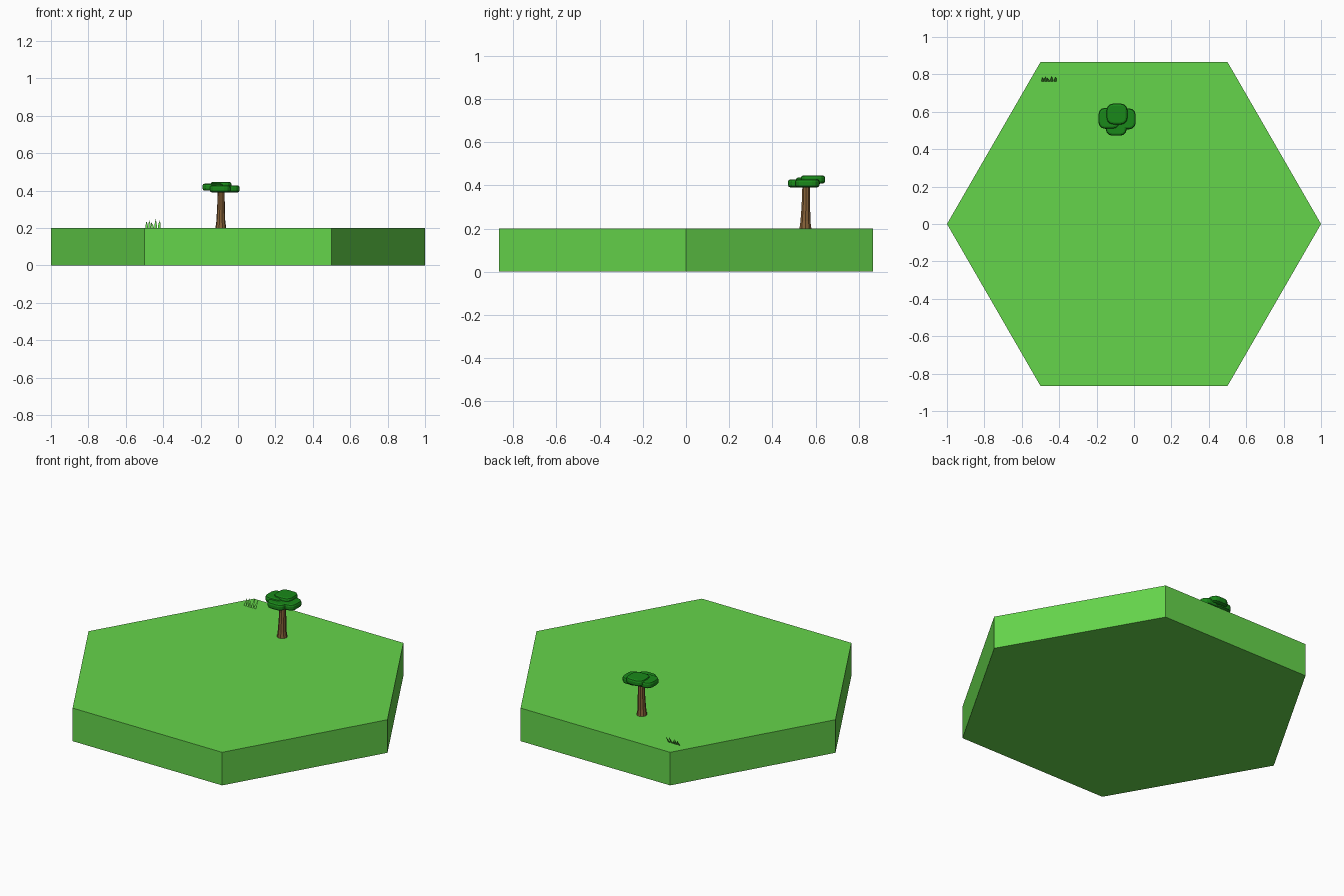
import bpy, bmesh, math
from mathutils import Matrix, Vector

if "Cube" in bpy.data.objects:
    bpy.data.objects.remove(bpy.data.objects["Cube"])


def material(name, rgb):
    m = bpy.data.materials.new(name)
    m.diffuse_color = (*rgb, 1)
    m.use_nodes = True
    m.node_tree.nodes["Principled BSDF"].inputs["Base Color"].default_value = m.diffuse_color
    return m


GRASS = material("grass_green", (0.13, 0.66, 0.07))
BARK = material("bark_brown", (0.24, 0.12, 0.04))
LEAF = material("leaf_green", (0.01, 0.25, 0.01))


def finish(name, bm, mat):
    me = bpy.data.meshes.new(name)
    bm.to_mesh(me)
    bm.free()
    me.materials.append(mat)
    ob = bpy.data.objects.new(name, me)
    bpy.context.collection.objects.link(ob)
    return ob


def lathe(name, rings, sides, mat):
    """Stack of (x, y, z, radius) rings, capped at both ends."""
    bm = bmesh.new()
    loops = []
    for x, y, z, r in rings:
        loops.append([bm.verts.new((x + r * math.cos(math.tau * i / sides),
                                    y + r * math.sin(math.tau * i / sides), z))
                      for i in range(sides)])
    for a, b in zip(loops, loops[1:]):
        for i in range(sides):
            j = (i + 1) % sides
            bm.faces.new((a[i], a[j], b[j], b[i]))
    bm.faces.new(loops[0][::-1])
    bm.faces.new(loops[-1])
    return finish(name, bm, mat)


# Hexagonal ground tile
lathe("ground_tile", [(0, 0, 0, 1), (0, 0, 0.2, 1)], 6, GRASS)

# Tree trunk, flared at the foot
lathe("trunk", [(-0.092, 0.553, 0.2, 0.029), (-0.092, 0.553, 0.235, 0.024),
                (-0.091, 0.555, 0.30, 0.021), (-0.090, 0.556, 0.40, 0.018)], 10, BARK)

# Canopy: four overlapping rounded slabs
LOBES = {"left": (-0.134, 0.565, 0.418), "right": (-0.047, 0.562, 0.409),
         "back": (-0.091, 0.588, 0.427), "front": (-0.095, 0.528, 0.409)}
for side, pos in LOBES.items():
    bm = bmesh.new()
    bmesh.ops.create_cube(bm, size=1, matrix=Matrix.Diagonal((0.112, 0.112, 0.038, 1)))
    upright = [e for e in bm.edges if abs(e.verts[0].co.z - e.verts[1].co.z) > 0.01]
    bmesh.ops.bevel(bm, geom=upright, offset=0.035, segments=3, profile=0.5, affect='EDGES')
    rims = [e for e in bm.edges if abs(e.verts[0].co.z - e.verts[1].co.z) < 0.001]
    bmesh.ops.bevel(bm, geom=rims, offset=0.012, segments=2, profile=0.5, affect='EDGES')
    bmesh.ops.translate(bm, verts=bm.verts, vec=Vector(pos))
    finish("canopy_" + side, bm, LEAF)

# Grass tuft: thin leaning blades (base x, tip x, height)
bm = bmesh.new()
for base, tip, h in [(-0.487, -0.490, 0.036), (-0.472, -0.475, 0.042),
                     (-0.456, -0.464, 0.030), (-0.440, -0.440, 0.050),
                     (-0.422, -0.417, 0.044)]:
    def pt(x, k):
        return bm.verts.new((x, 0.763 + 0.03 * k * h / 0.05, 0.2 + k * h))
    mid = base + 0.4 * (tip - base)
    a, b = pt(base - 0.007, 0), pt(base + 0.007, 0)
    c, d = pt(mid + 0.005, 0.5), pt(mid - 0.005, 0.5)
    bm.faces.new((a, b, c, d))
    bm.faces.new((d, c, pt(tip, 1)))
finish("grass_tuft", bm, GRASS)
